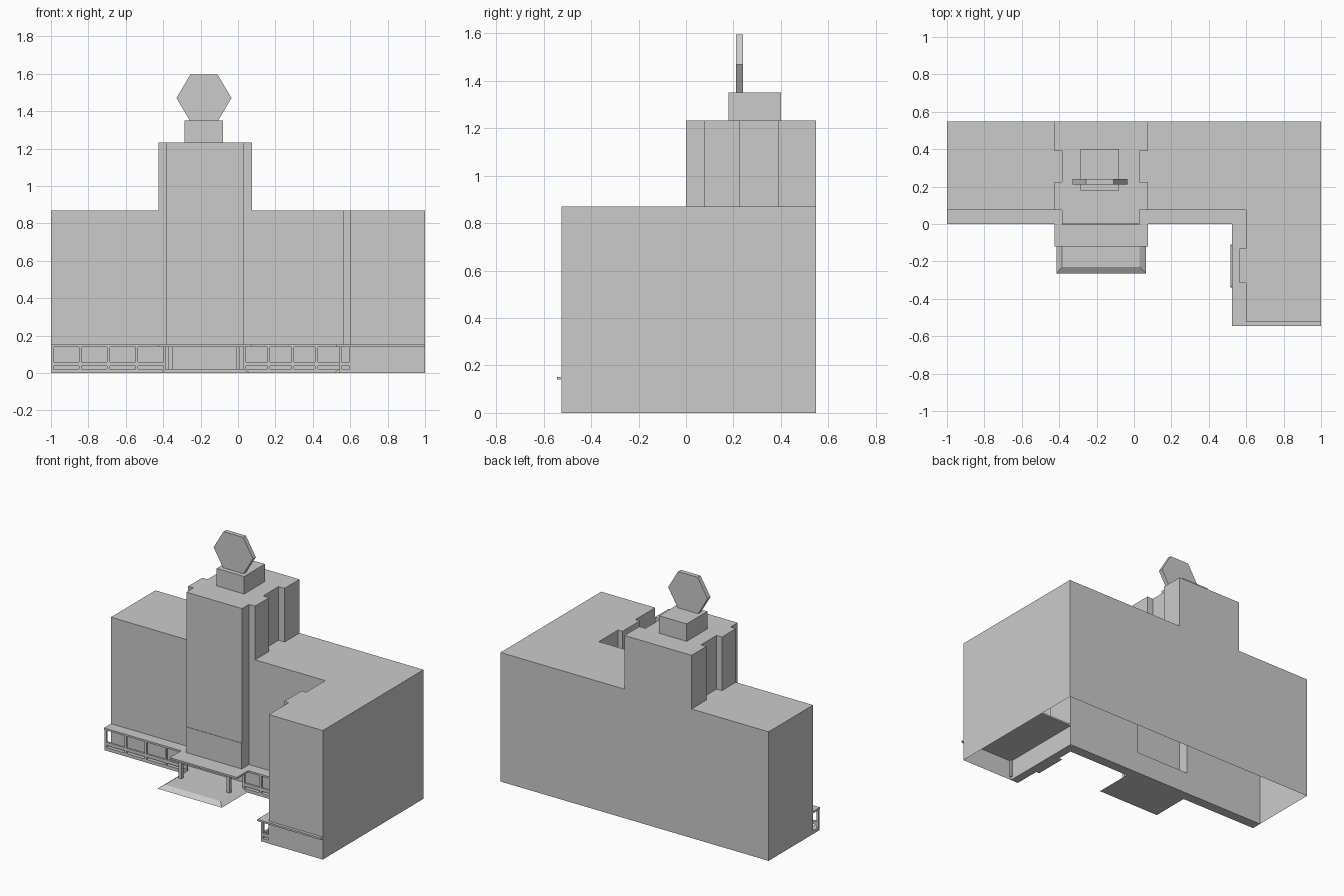
import bpy, math

if "Cube" in bpy.data.objects:
    bpy.data.objects.remove(bpy.data.objects["Cube"])


def mesh(name, verts, faces):
    me = bpy.data.meshes.new(name)
    me.from_pydata(verts, [], faces)
    ob = bpy.data.objects.new(name, me)
    bpy.context.collection.objects.link(ob)
    return ob


def prism(name, pts, z0, z1, top=True, bottom=True, top_pts=None):
    """Extrude a counter-clockwise outline; caps are optional."""
    n = len(pts)
    verts = [(x, y, z0) for x, y in pts] + [(x, y, z1) for x, y in (top_pts or pts)]
    faces = [(i, (i + 1) % n, (i + 1) % n + n, i + n) for i in range(n)]
    if top:
        faces.append(tuple(range(n, 2 * n)))
    if bottom:
        faces.append(tuple(reversed(range(n))))
    return mesh(name, verts, faces)


def rect(x0, x1, y0, y1):
    return [(x0, y0), (x1, y0), (x1, y1), (x0, y1)]


def box(name, x0, x1, y0, y1, z0, z1):
    return prism(name, rect(x0, x1, y0, y1), z0, z1)


def sheet(name, pts, z):
    return mesh(name, [(x, y, z) for x, y in pts], [tuple(range(len(pts)))])


ROOF, TOWER, SLAB0, SLAB1, FLOOR = 0.87, 1.232, 0.14, 0.152, 0.022
FRONT, BACK, WING = 0.075, 0.548, -0.525
TX0, TX1 = -0.425, 0.075      # tower sides
NX0, NX1 = -0.385, 0.03       # tower notches and projecting front

# Upper walls: hollow shell, open below
prism("upper_walls", [(-1, FRONT), (NX0, FRONT), (NX0, 0), (NX1, 0), (NX1, FRONT),
                      (0.598, FRONT), (0.598, -0.13), (0.565, -0.13), (0.565, -0.315),
                      (0.598, -0.315), (0.598, WING), (1, WING), (1, BACK), (-1, BACK)],
      SLAB1, ROOF, top=False, bottom=False)

# Lower walls under the canopy
prism("lower_walls", [(-1, FRONT), (0.598, FRONT), (0.598, WING), (1, WING),
                      (1, BACK), (-1, BACK)], 0, SLAB1, top=False, bottom=False)

# Wing roofs fit around the notched tower
sheet("left_roof", [(-1, FRONT), (TX0, FRONT), (TX0, 0.225), (NX0, 0.225), (NX0, 0.39),
                    (TX0, 0.39), (TX0, BACK), (-1, BACK)], ROOF)
sheet("right_roof", [(TX1, BACK), (TX1, 0.39), (NX1, 0.39), (NX1, 0.225), (TX1, 0.225),
                     (TX1, FRONT), (0.598, FRONT), (0.598, -0.13), (0.565, -0.13),
                     (0.565, -0.315), (0.598, -0.315), (0.598, WING), (1, WING),
                     (1, BACK)], ROOF)

# Tower
prism("tower", [(NX0, 0), (NX1, 0), (NX1, FRONT), (TX1, FRONT), (TX1, 0.225), (NX1, 0.225),
                (NX1, 0.39), (TX1, 0.39), (TX1, BACK), (TX0, BACK), (TX0, 0.39),
                (NX0, 0.39), (NX0, 0.225), (TX0, 0.225), (TX0, FRONT), (NX0, FRONT)],
      ROOF, TOWER, bottom=False)
box("tower_front_panel", NX0, NX1, -0.003, 0, SLAB1, 0.325)

# Rooftop block and upright hexagonal plate
box("rooftop_block", -0.285, -0.08, 0.18, 0.40, TOWER, 1.35)
hexagon = [(-0.182 + 0.147 * math.cos(math.radians(60 * i)),
            1.47 + 0.147 * math.sin(math.radians(60 * i)) * 0.98) for i in range(6)]
mesh("hexagon_plate", [(x, 0.21, z) for x, z in hexagon] + [(x, 0.24, z) for x, z in hexagon],
     [tuple(range(6)), tuple(reversed(range(6, 12)))]
     + [(i, i + 6, (i + 1) % 6 + 6, (i + 1) % 6) for i in range(6)])

# Canopy slab, also the ceiling in the right wing
prism("canopy", [(-1, 0), (TX0, 0), (TX0, -0.12), (TX1, -0.12), (TX1, 0), (0.525, 0),
                 (0.525, -0.545), (1, -0.545), (1, FRONT), (-1, FRONT)], SLAB0, SLAB1)

# Porch floors
box("left_porch_floor", -1, NX0, 0.005, FRONT, 0, FLOOR)
box("right_porch_floor", NX1, 0.598, 0.005, FRONT, 0, FLOOR)
box("wing_porch_floor", 0.54, 0.598, WING, 0.005, 0, FLOOR)

# Sloped entrance platforms
prism("main_steps", rect(-0.415, 0.065, -0.265, FRONT), 0, FLOOR,
      top_pts=rect(NX0, NX1, -0.23, FRONT))
prism("side_steps", rect(0.515, 0.598, -0.34, -0.11), 0, FLOOR,
      top_pts=rect(0.54, 0.598, -0.315, -0.135))


# Arcades: posts with a low double rail between them
def arcade(name, a, b, bays, pos, along_x=True):
    w = 0.014

    def bar(part, s0, s1, z0, z1):
        if along_x:
            box(name + part, s0, s1, pos, pos + w, z0, z1)
        else:
            box(name + part, pos, pos + w, s0, s1, z0, z1)
    step = (b - a - w) / bays
    for i in range(bays + 1):
        bar("_post", a + i * step, a + i * step + w, FLOOR, SLAB0)
    for i in range(bays):
        bar("_rail", a + i * step + w, a + (i + 1) * step, 0.036, 0.058)


arcade("left_arcade", -1, NX0, 4, 0.005)
arcade("right_arcade", NX1, 0.554, 4, 0.005)
arcade("wing_rear_arcade", -0.11, 0.005, 1, 0.54, False)
arcade("wing_front_arcade", WING, -0.34, 1, 0.54, False)
arcade("wing_end_arcade", 0.54, 0.61, 1, WING)

# Entrance columns
for x in (-0.36, 0.0):
    box("entrance_column", x - 0.011, x + 0.011, -0.105, -0.083, FLOOR, SLAB0)
